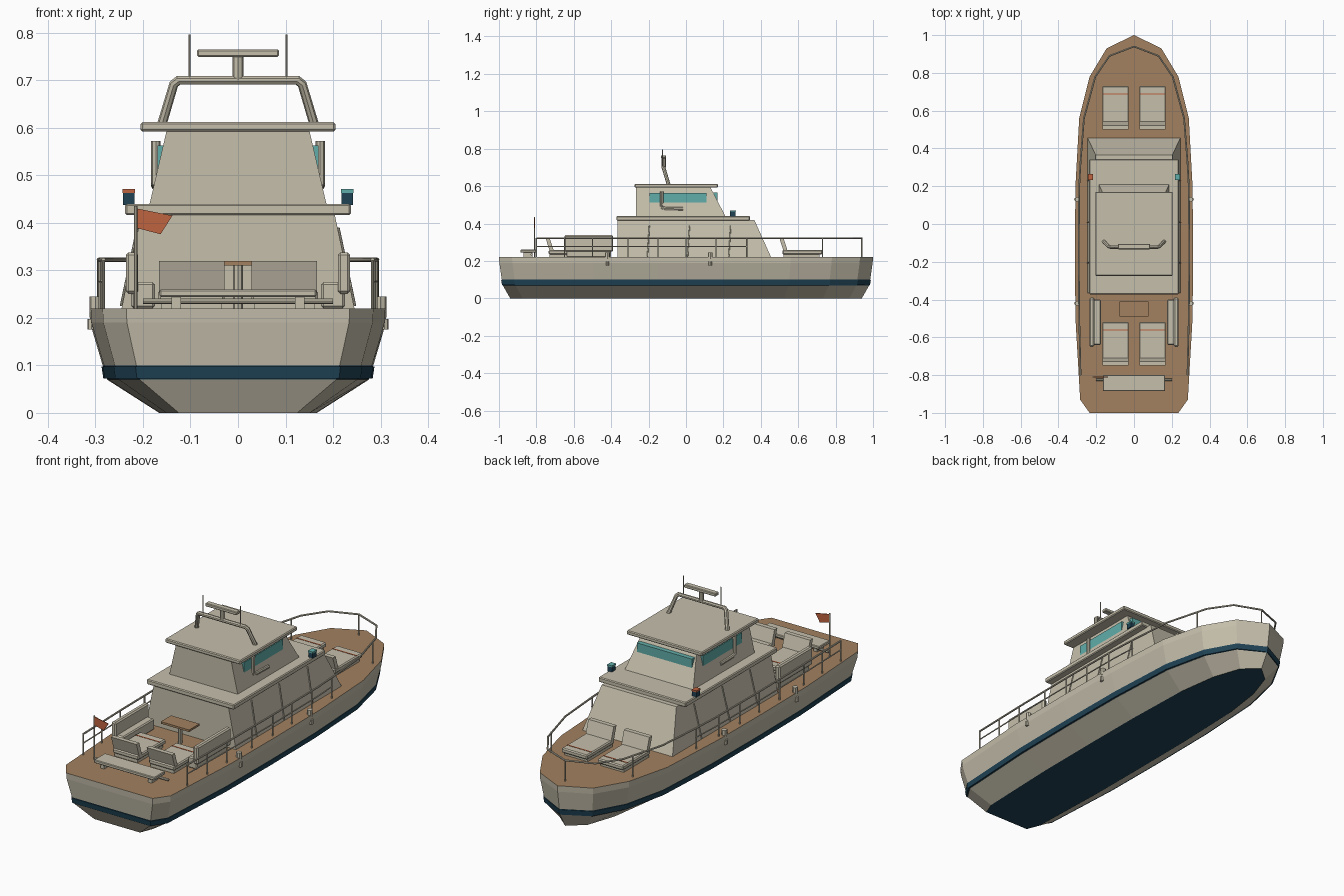
import bpy, bmesh
from mathutils import Vector

cube = bpy.data.objects.get("Cube")
if cube:
    bpy.data.objects.remove(cube)


def material(name, r, g, b):
    m = bpy.data.materials.new(name)
    m.use_nodes = True
    m.diffuse_color = (r, g, b, 1)
    m.node_tree.nodes["Principled BSDF"].inputs["Base Color"].default_value = (r, g, b, 1)
    return m


CREAM = material("cream paint", .56, .52, .41)
TEAK = material("teak deck", .36, .22, .115)
NAVY = material("navy trim", .014, .055, .09)
TEAL = material("teal glass", .12, .42, .40)
ORANGE = material("orange", .52, .125, .05)


def finish(name, bm, *mats):
    bmesh.ops.recalc_face_normals(bm, faces=bm.faces)
    mesh = bpy.data.meshes.new(name)
    bm.to_mesh(mesh)
    bm.free()
    for m in mats:
        mesh.materials.append(m)
    ob = bpy.data.objects.new(name, mesh)
    bpy.context.collection.objects.link(ob)
    return ob


def loft(name, rings, *mats, rule=None):
    """Skin closed rings of points and cap both ends."""
    bm = bmesh.new()
    rows = [[bm.verts.new(p) for p in ring] for ring in rings]
    n = len(rows[0])
    for a, b in zip(rows, rows[1:]):
        for i in range(n):
            j = (i + 1) % n
            bm.faces.new((a[i], a[j], b[j], b[i]))
    bm.faces.new(rows[0])
    bm.faces.new(rows[-1])
    bm.normal_update()
    if rule:
        for f in bm.faces:
            f.material_index = rule(f.calc_center_median())
    return finish(name, bm, *mats)


def rect(x0, x1, y0, y1, z):
    return [(x0, y0, z), (x1, y0, z), (x1, y1, z), (x0, y1, z)]


def box(name, x0, x1, y0, y1, z0, z1, mat=CREAM, bevel=0):
    ob = loft(name, [rect(x0, x1, y0, y1, z0), rect(x0, x1, y0, y1, z1)], mat)
    if bevel:
        mod = ob.modifiers.new("Bevel", 'BEVEL')
        mod.width = bevel
        mod.segments = 1
    return ob


def pipe(name, points, radius, mat=CREAM):
    """Round tube along a path."""
    cu = bpy.data.curves.new(name, 'CURVE')
    cu.dimensions = '3D'
    cu.bevel_depth = radius
    cu.bevel_resolution = 2
    cu.use_fill_caps = True
    sp = cu.splines.new('POLY')
    sp.points.add(len(points) - 1)
    for p, co in zip(sp.points, points):
        p.co = (*co, 1)
    cu.materials.append(mat)
    ob = bpy.data.objects.new(name, cu)
    bpy.context.collection.objects.link(ob)
    bpy.ops.object.select_all(action='DESELECT')
    ob.select_set(True)
    bpy.context.view_layer.objects.active = ob
    bpy.ops.object.convert(target='MESH')
    bpy.ops.object.shade_smooth_by_angle()
    return ob


# Hull: one plan outline, scaled at each height
half = [(.235, -1), (.285, -.93), (.31, -.5), (.313, -.15), (.31, .2), (.29, .56), (.235, .78), (.145, .93)]
plan = half + [(0, 1)] + [(-x, y) for x, y in reversed(half)]
levels = [(0, .53, .94), (.07, .88, .98), (.1, .91, .985), (.19, .995, .998), (.22, 1, 1)]
rings = [[(x * sx, y * sy, z) for x, y in plan] for z, sx, sy in levels]


def hull_colour(c):
    if c.z > .215:
        return 2
    return 1 if c.z < .01 or .07 < c.z < .1 else 0


loft("hull", rings, CREAM, NAVY, TEAK, rule=hull_colour)
stripe = [[(x * s, y * t, z) for x, y in plan] for z, s, t in ((.072, .905, .984), (.098, .918, .988))]
loft("waterline_stripe", stripe, NAVY)

# Lower cabin and its overhanging roof
loft("lower_cabin", [rect(-.245, .245, -.365, .455, .22), rect(-.203, .203, -.365, .365, .42)], CREAM)
box("lower_roof", -.238, .238, -.372, .342, .416, .44, bevel=.004)

# Wheelhouse, roof and glass
loft("wheelhouse", [rect(-.186, .186, -.268, .21, .44), rect(-.15, .15, -.268, .13, .595)], CREAM)
box("wheelhouse_roof", -.205, .205, -.275, .17, .592, .612, bevel=.004)
box("windscreen", -.15, .15, .1, .168, .508, .565, TEAL)
box("side_windows", -.169, .169, -.195, .11, .506, .563, TEAL)

for side, s in (("left", 1), ("right", -1)):
    def sbox(name, x0, x1, *rest, **kw):
        return box(side + "_" + name, min(s * x0, s * x1), max(s * x0, s * x1), *rest, **kw)

    def spipe(name, pts, r, **kw):
        return pipe(side + "_" + name, [(s * x, y, z) for x, y, z in pts], r, **kw)

    # Handle beside the side window
    spipe("window_handle", [(.173, -.13, .572), (.173, -.13, .485), (.173, -.11, .48), (.173, -.015, .478)], .01)

    # Ribs on the lower cabin wall
    for i, y in enumerate((-.2, .015, .235)):
        spipe(f"cabin_rib_{i}", [(.246, y - .006, .225), (.211, y + .004, .39)], .003)

    # Navigation light
    sbox("light_base", .218, .242, .235, .265, .438, .463, NAVY)
    sbox("light_lens", .217, .243, .234, .266, .463, .471, TEAL if s > 0 else ORANGE)

    # Side sofa in the cockpit
    sbox("sofa_seat", .175, .225, -.64, -.4, .22, .275, bevel=.005)
    sbox("sofa_back", .21, .236, -.65, -.39, .25, .338, bevel=.006)

    # Loungers fore and aft
    for place, y in (("bow", .5), ("aft", -.75)):
        sbox(place + "_lounger_base", .035, .162, y + .02, y + .215, .22, .237)
        sbox(place + "_lounger_cushion", .028, .168, y + .015, y + .23, .235, .258, bevel=.005)
        sbox(place + "_lounger_stripe", .032, .164, y + .186, y + .192, .256, .2595, ORANGE)
        x0, x1 = sorted((s * .028, s * .166))
        loft(side + "_" + place + "_lounger_back",
             [rect(x0, x1, y + .024, y + .046, .245), rect(x0, x1, y, y + .022, .32)], CREAM)

    # Bollards and fairleads along the gunwale
    for i, y in enumerate((-.42, .13)):
        spipe(f"bollard_{i}", [(.3, y, .21), (.3, y, .245)], .013)
        spipe(f"fairlead_{i}", [(.308, y, .175), (.308, y, .198)], .009)

    # Deck rails and stanchions
    edge = [(.283, -.8), (.29, -.5), (.293, -.15), (.29, .2), (.283, .33),
            (.265, .56), (.205, .78), (.13, .89), (0, .94)]
    spipe("top_rail", [(x, y, .322) for x, y in edge], .0045)
    spipe("lower_rail", [(x, y, .277) for x, y in edge[:5]], .003)
    posts = [(.283, -.8), (.287, -.65), (.29, -.5), (.292, -.31), (.293, -.15), (.292, 0),
             (.29, .16), (.283, .325), (.222, .73)]
    for i, (x, y) in enumerate(posts):
        spipe(f"stanchion_{i}", [(x, y, .215), (x, y, .322)], .0035)

    # Stern bench legs and whip antenna
    sbox("bench_leg", .12, .14, -.87, -.82, .22, .246)
    spipe("antenna", [(.102, -.125, .695), (.102, -.125, .796)], .002)

pipe("bow_stanchion", [(0, .94, .215), (0, .94, .322)], .0035)

# Radar arch and scanner
pipe("radar_arch", [(-.16, -.093, .608), (-.135, -.118, .692), (-.125, -.122, .7),
                    (.125, -.122, .7), (.135, -.118, .692), (.16, -.093, .608)], .01)
pipe("radar_post", [(0, -.12, .7), (0, -.12, .755)], .012)
box("radar_scanner", -.086, .086, -.134, -.106, .749, .765, bevel=.003)

# Cockpit table
box("table_top", -.077, .077, -.49, -.41, .31, .32, TEAK)
pipe("table_leg", [(0, -.45, .22), (0, -.45, .312)], .01)

# Stern bench with cross bar
box("stern_bench", -.165, .165, -.885, -.8, .244, .26, bevel=.003)
pipe("bench_bar", [(-.2, -.825, .235), (.2, -.825, .235)], .006)

# Flag and pole
pipe("flag_pole", [(-.215, -.81, .215), (-.215, -.81, .435)], .004)
flag = [(-.213, .43), (-.138, .415), (-.163, .376), (-.213, .389)]
loft("flag", [[(x, y, z) for x, z in flag] for y in (-.812, -.808)], ORANGE)
